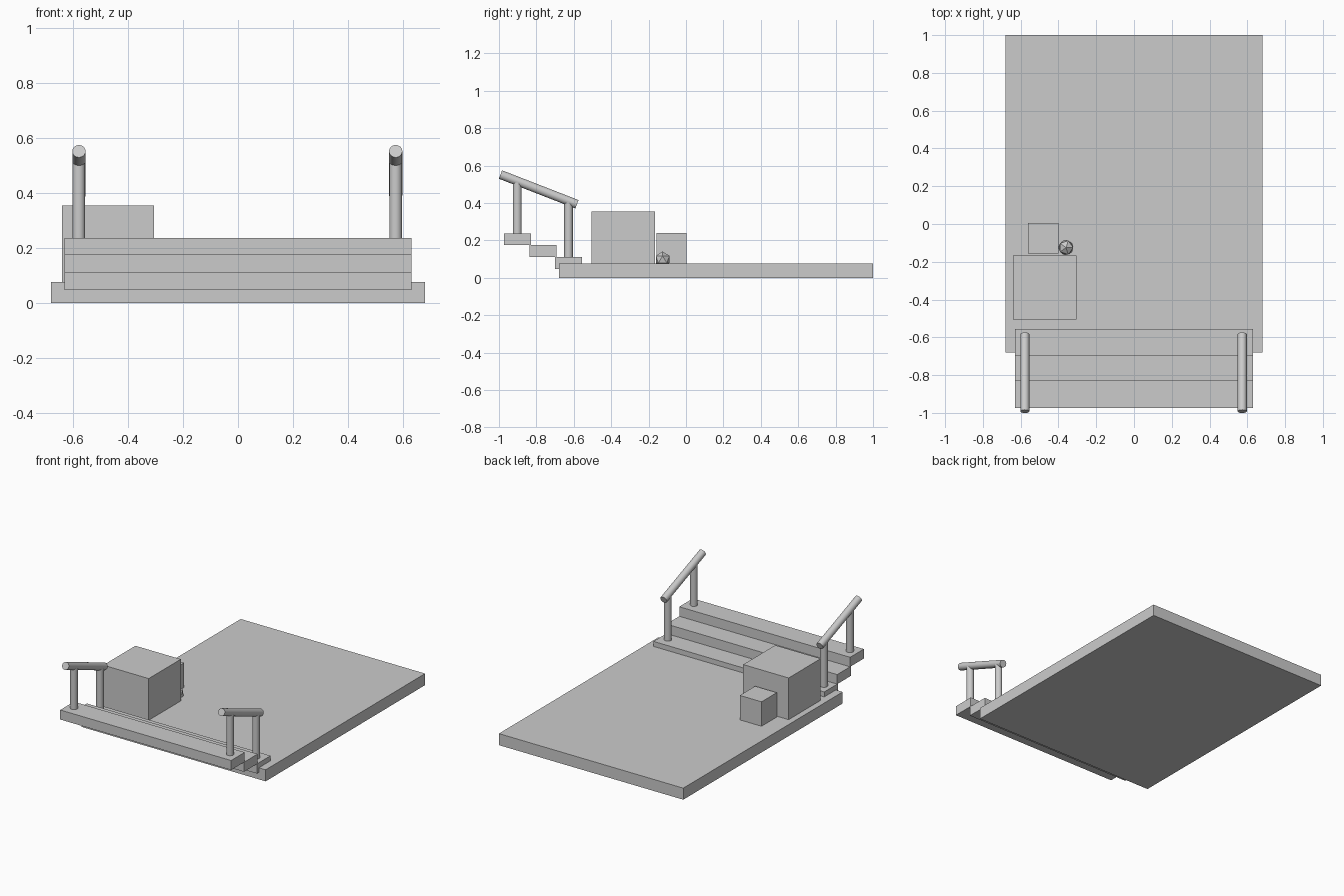
import bpy
from mathutils import Vector

if "Cube" in bpy.data.objects:
    bpy.data.objects.remove(bpy.data.objects["Cube"])


def box(name, lo, hi):
    lo, hi = Vector(lo), Vector(hi)
    bpy.ops.mesh.primitive_cube_add(size=1, location=(lo + hi) / 2)
    ob = bpy.context.object
    ob.name = name
    ob.scale = hi - lo
    bpy.ops.object.transform_apply(location=False, rotation=False, scale=True)
    return ob


def rod(name, a, b, radius):
    a, b = Vector(a), Vector(b)
    d = b - a
    bpy.ops.mesh.primitive_cylinder_add(vertices=32, radius=radius, depth=d.length, location=(a + b) / 2)
    ob = bpy.context.object
    ob.name = name
    ob.rotation_euler = d.to_track_quat('Z', 'Y').to_euler()
    bpy.ops.object.shade_smooth_by_angle()
    return ob


# Floor slab
box("floor_slab", (-0.68, -0.68, 0), (0.68, 1.0, 0.077))

# Steps rising toward the front
for i in range(3):
    y, z = -0.557 - 0.136 * i, 0.047 + 0.0635 * i
    box(f"step_{i + 1}", (-0.63, y - 0.144, z), (0.63, y, z + 0.0635))

# Handrails: two posts and a sloping rail on each side
for side, x in (("left", -0.578), ("right", 0.573)):
    rod(f"{side}_front_post", (x, -0.902, 0.235), (x, -0.902, 0.518), 0.023)
    rod(f"{side}_back_post", (x, -0.628, 0.108), (x, -0.628, 0.41), 0.023)
    rod(f"{side}_rail", (x, -0.992, 0.552), (x, -0.583, 0.393), 0.024)

# Crates
box("large_crate", (-0.64, -0.505, 0.075), (-0.305, -0.167, 0.355))
box("small_crate", (-0.56, -0.157, 0.075), (-0.40, 0.004, 0.24))

# Faceted rock beside the crates
bpy.ops.mesh.primitive_ico_sphere_add(subdivisions=1, radius=0.043, location=(-0.36, -0.125, 0.098))
bpy.context.object.name = "rock"
